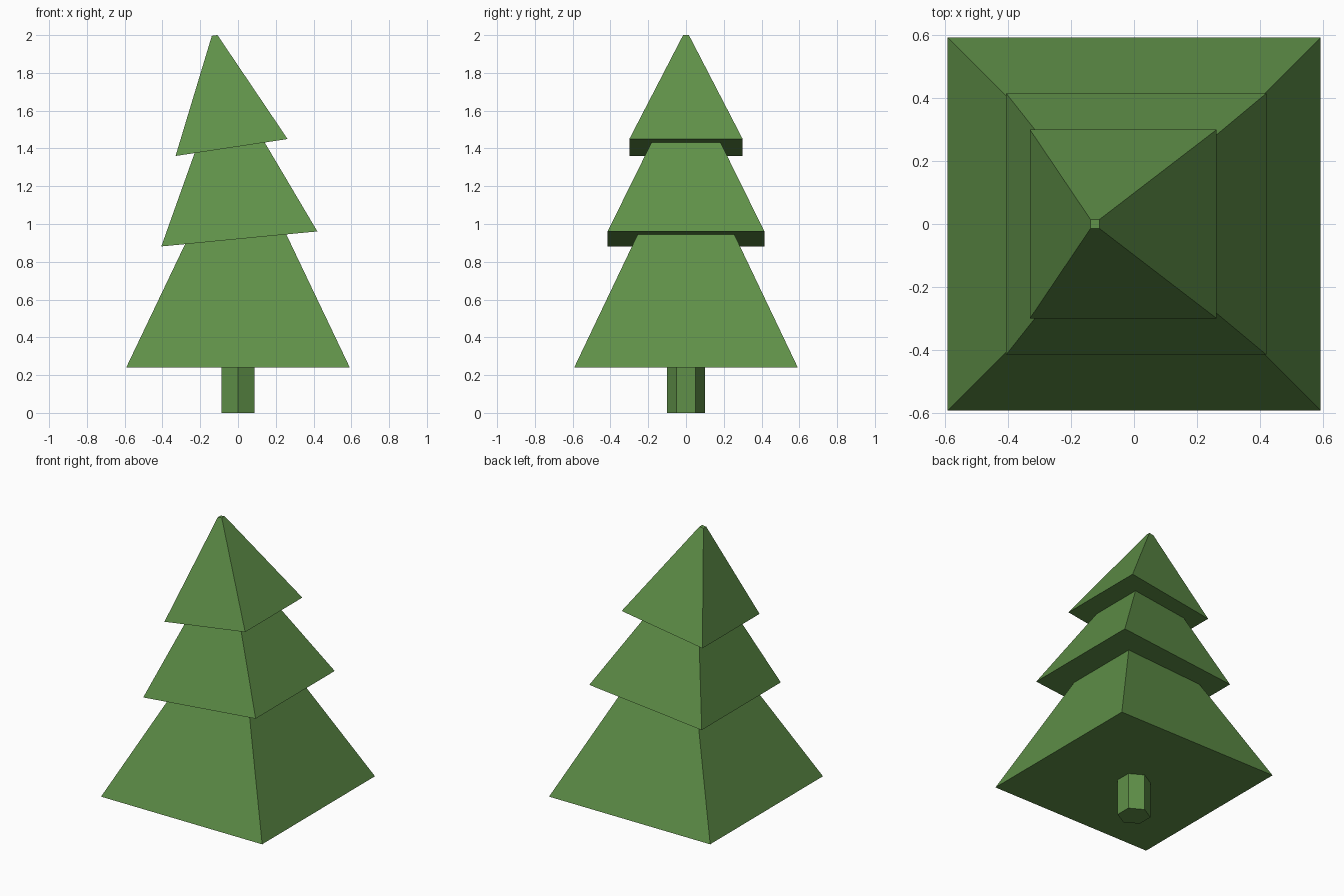
import bpy, bmesh
from math import sin, cos, pi, radians, sqrt

if "Cube" in bpy.data.objects:
    bpy.data.objects.remove(bpy.data.objects["Cube"])

green = bpy.data.materials.new("pine green")
green.diffuse_color = (0.115, 0.28, 0.065, 1)
green.use_nodes = True
green.node_tree.nodes["Principled BSDF"].inputs["Base Color"].default_value = green.diffuse_color


def frustum(name, sides, start, r0, r1, height, loc, tilt=0):
    """Tapered prism standing on loc, tilted about the y axis (degrees)."""
    bm = bmesh.new()
    rings = []
    for r, z in ((r0, 0), (r1, height)):
        angles = [radians(start) + 2 * pi * i / sides for i in range(sides)]
        rings.append([bm.verts.new((r * cos(a), r * sin(a), z)) for a in angles])
    low, high = rings
    bm.faces.new(low[::-1])
    bm.faces.new(high)
    for i in range(sides):
        j = (i + 1) % sides
        bm.faces.new((low[i], low[j], high[j], high[i]))
    mesh = bpy.data.meshes.new(name)
    bm.to_mesh(mesh)
    bm.free()
    mesh.materials.append(green)
    obj = bpy.data.objects.new(name, mesh)
    obj.location = loc
    obj.rotation_euler[1] = radians(tilt)
    bpy.context.collection.objects.link(obj)


# Six-sided trunk
frustum("trunk", 6, 90, 0.1, 0.1, 0.3, (0, 0, 0))

# Square foliage tiers, each leaning further left: half widths, height, base centre, tilt
tiers = [
    ("lower_foliage", 0.592, 0.134, 0.96, (0, 0, 0.24), 0),
    ("middle_foliage", 0.415, 0.11, 0.65, (0.007, 0, 0.921), -5.5),
    ("top_foliage", 0.30, 0.015, 0.60, (-0.034, 0, 1.405), -8.6),
]
for name, half0, half1, height, loc, tilt in tiers:
    frustum(name, 4, 45, half0 * sqrt(2), half1 * sqrt(2), height, loc, tilt)
